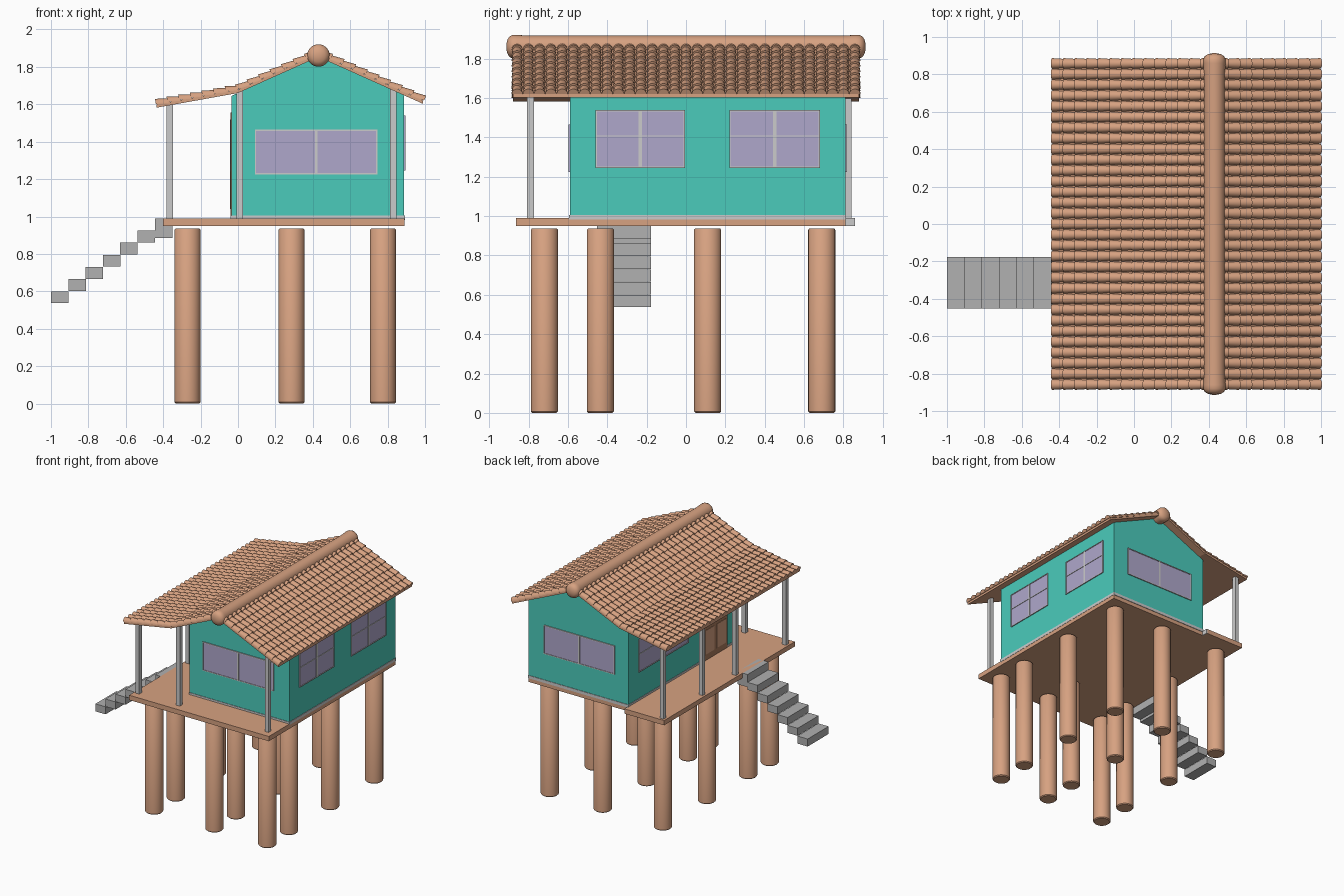
import bpy, bmesh, math
from mathutils import Vector

if "Cube" in bpy.data.objects:
    bpy.data.objects.remove(bpy.data.objects["Cube"])


def material(name, rgb):
    m = bpy.data.materials.new(name)
    m.diffuse_color = (*rgb, 1)
    m.use_nodes = True
    m.node_tree.nodes["Principled BSDF"].inputs["Base Color"].default_value = m.diffuse_color
    return m


TEAL = material("teal wall", (0.07, 0.60, 0.50))
WOOD = material("terracotta wood", (0.68, 0.36, 0.22))
GLASS = material("lilac glass", (0.43, 0.39, 0.60))
TRIM = material("light grey trim", (0.60, 0.60, 0.60))
STONE = material("stair grey", (0.44, 0.44, 0.44))
DOOR = material("door brown", (0.40, 0.20, 0.11))


def finish(bm, name, mat, smooth=False):
    bmesh.ops.recalc_face_normals(bm, faces=bm.faces[:])
    me = bpy.data.meshes.new(name)
    bm.to_mesh(me)
    bm.free()
    me.materials.append(mat)
    ob = bpy.data.objects.new(name, me)
    bpy.context.collection.objects.link(ob)
    if smooth:
        bpy.ops.object.select_all(action='DESELECT')
        ob.select_set(True)
        bpy.context.view_layer.objects.active = ob
        bpy.ops.object.shade_smooth_by_angle(angle=math.radians(40))
    return ob


def box(name, x, y, z, mat):
    """Box from (low, high) ranges."""
    bm = bmesh.new()
    bmesh.ops.create_cube(bm, size=1)
    for v in bm.verts:
        v.co = [r[0] + (c + 0.5) * (r[1] - r[0]) for c, r in zip(v.co, (x, y, z))]
    return finish(bm, name, mat)


def extrude_y(name, profile, y0, y1, mat):
    """Closed xz outline pushed along y."""
    bm = bmesh.new()
    f = bm.faces.new([bm.verts.new((x, y0, z)) for x, z in profile])
    r = bmesh.ops.extrude_face_region(bm, geom=[f])
    bmesh.ops.translate(bm, vec=(0, y1 - y0, 0),
                        verts=[v for v in r["geom"] if isinstance(v, bmesh.types.BMVert)])
    return finish(bm, name, mat)


def lathe(name, profile, segments, axis_y, centre, mat):
    """Turned solid from (radius, height) points, about z or about y."""
    bm = bmesh.new()
    rings = []
    for r, h in profile:
        ring = []
        for i in range(segments):
            a = 2 * math.pi * i / segments
            c, s = r * math.cos(a), r * math.sin(a)
            p = Vector((c, h, s)) if axis_y else Vector((c, s, h))
            ring.append(bm.verts.new(p + Vector(centre)))
        rings.append(ring)
    for a, b in zip(rings, rings[1:]):
        for i in range(segments):
            j = (i + 1) % segments
            bm.faces.new((a[i], a[j], b[j], b[i]))
    bm.faces.new(rings[0])
    bm.faces.new(rings[-1])
    return finish(bm, name, mat, True)


# Stilts
for x in (-0.27, 0.286, 0.775):
    for y in (-0.72, -0.435, 0.11, 0.69):
        lathe("stilt", [(0.062, 0), (0.069, 0.007), (0.069, 0.93), (0.064, 0.936)],
              28, False, (x, y, 0), WOOD)

# Deck and rear end of the porch
box("deck", (-0.40, 0.89), (-0.865, 0.81), (0.95, 0.99), WOOD)
box("porch_deck_end", (-0.40, -0.04), (0.81, 0.86), (0.95, 0.99), WOOD)
box("porch_deck_cap", (-0.04, -0.033), (0.81, 0.86), (0.95, 0.99), TRIM)

# House body with gables, and its base trim
RX, RZ, SLOPE = 0.43, 1.853, 0.448          # underside of the ridge and pitch
WX0, WX1, WY0, WY1 = -0.035, 0.888, -0.59, 0.81


def under(x):
    return RZ - SLOPE * abs(x - RX)


extrude_y("house_body", [(WX0, 0.985), (WX1, 0.985), (WX1, under(WX1)), (RX, RZ),
                         (WX0, under(WX0))], WY0, WY1, TEAL)
box("base_trim", (WX0 - 0.004, WX1 + 0.004), (WY0 - 0.004, WY1 + 0.004), (0.982, 1.006), TRIM)


# Windows and door: thin plates on a wall
def plate(name, axis, wall, sign, u, z, depth, mat):
    w = sorted((wall - sign * 0.001, wall + sign * depth))
    if axis == "y":
        box(name, u, w, z, mat)
    else:
        box(name, w, u, z, mat)


def window(axis, wall, sign, u, z, mull, cross):
    plate("window_pane", axis, wall, sign, u, z, 0.004, GLASS)
    t = 0.007
    mid = (u[0] + u[1]) / 2
    bars = [((u[0], u[0] + t), z), ((u[1] - t, u[1]), z), (u, (z[0], z[0] + t)),
            (u, (z[1] - t, z[1])), ((mid - mull / 2, mid + mull / 2), z)]
    if cross:
        zm = z[0] + 0.55 * (z[1] - z[0])
        bars.append((u, (zm - 0.003, zm + 0.003)))
    for bu, bz in bars:
        plate("window_bar", axis, wall, sign, bu, bz, 0.008, TRIM)


window("y", WY0, -1, (0.09, 0.745), (1.225, 1.465), 0.014, False)
window("y", WY1, 1, (0.09, 0.745), (1.225, 1.465), 0.014, False)
for u in ((-0.46, -0.005), (0.22, 0.68)):
    window("x", WX1, 1, u, (1.245, 1.54), 0.018, True)
window("x", WX0, -1, (0.02, 0.68), (1.225, 1.50), 0.016, True)

plate("door", "x", WX0, -1, (-0.49, -0.17), (0.99, 1.555), 0.006, DOOR)
for u in ((-0.465, -0.345), (-0.315, -0.195)):
    for z in ((1.04, 1.24), (1.28, 1.52)):
        plate("door_pane", "x", WX0, -1, u, z, 0.009, GLASS if z[0] > 1.2 else WOOD)

# Porch posts
EAVE_L, BEND, EAVE_R = (-0.435, 1.582), (0.0, under(0)), (0.99, under(0.99))


def porch_under(x):
    t = (x - EAVE_L[0]) / (BEND[0] - EAVE_L[0])
    return EAVE_L[1] + t * (BEND[1] - EAVE_L[1])


posts = [(-0.365, y) for y in (-0.79, -0.13, 0.31, 0.825)] + [(0.01, -0.79), (0.83, -0.79)]
for x, y in posts:
    top = porch_under(x) if x < 0 else under(x)
    box("porch_post", (x - 0.017, x + 0.017), (y - 0.017, y + 0.017), (0.985, top + 0.008), TRIM)

# Roof boards under the tiles
line = [EAVE_L, BEND, (RX, RZ), EAVE_R]
T = 0.018
extrude_y("roof_boards", line + [(x, z + T) for x, z in reversed(line)], -0.88, 0.88, WOOD)

# Roof tiles: rows of overlapping half cones, wider and higher at the lower end
ROWS, ARC = 31, 8
PITCH = 1.774 / ROWS


def tiles(name, top, bottom, count):
    a = Vector((top[0], 0, top[1] + T))
    b = Vector((bottom[0], 0, bottom[1] + T))
    step = (b - a) / count
    n = step.cross(Vector((0, 1, 0))).normalized()
    if n.z < 0:
        n = -n
    bm = bmesh.new()
    for row in range(ROWS):
        y = -0.887 + PITCH * (row + 0.5)
        for k in range(count):
            ends = []
            for p, r, lift in ((a + step * k, 0.024, -0.004), (a + step * (k + 1.06), 0.0285, 0.002)):
                ends.append([bm.verts.new(p + n * (lift + r * math.sin(math.pi * i / ARC))
                                          + Vector((0, y + r * math.cos(math.pi * i / ARC), 0)))
                             for i in range(ARC + 1)])
            u, d = ends
            for i in range(ARC):
                bm.faces.new((u[i], u[i + 1], d[i + 1], d[i]))
            bm.faces.new(u)
            bm.faces.new(d)
            bm.faces.new((u[0], d[0], d[-1], u[-1]))
    finish(bm, name, WOOD, True)


tiles("right_roof_tiles", (RX, RZ), EAVE_R, 9)
tiles("left_roof_tiles", (RX, RZ), BEND, 7)
tiles("porch_roof_tiles", BEND, EAVE_L, 7)

# Ridge log with rounded, slightly swollen ends
half = [(0.056, 0.80), (0.060, 0.86), (0.060, 0.88), (0.052, 0.897), (0.035, 0.908), (0.012, 0.913)]
lathe("ridge_log", [(r, -h) for r, h in reversed(half)] + half, 28, True, (RX, 0, 1.861), WOOD)

# Stairs
for i in range(7):
    x, z = -1.0 + 0.0925 * i, 0.60 + 0.065 * i
    low = z - (0.063 if i < 6 else 0.105)
    box("stair_step", (x, x + 0.0935), (-0.453, -0.177), (low, z), STONE)
